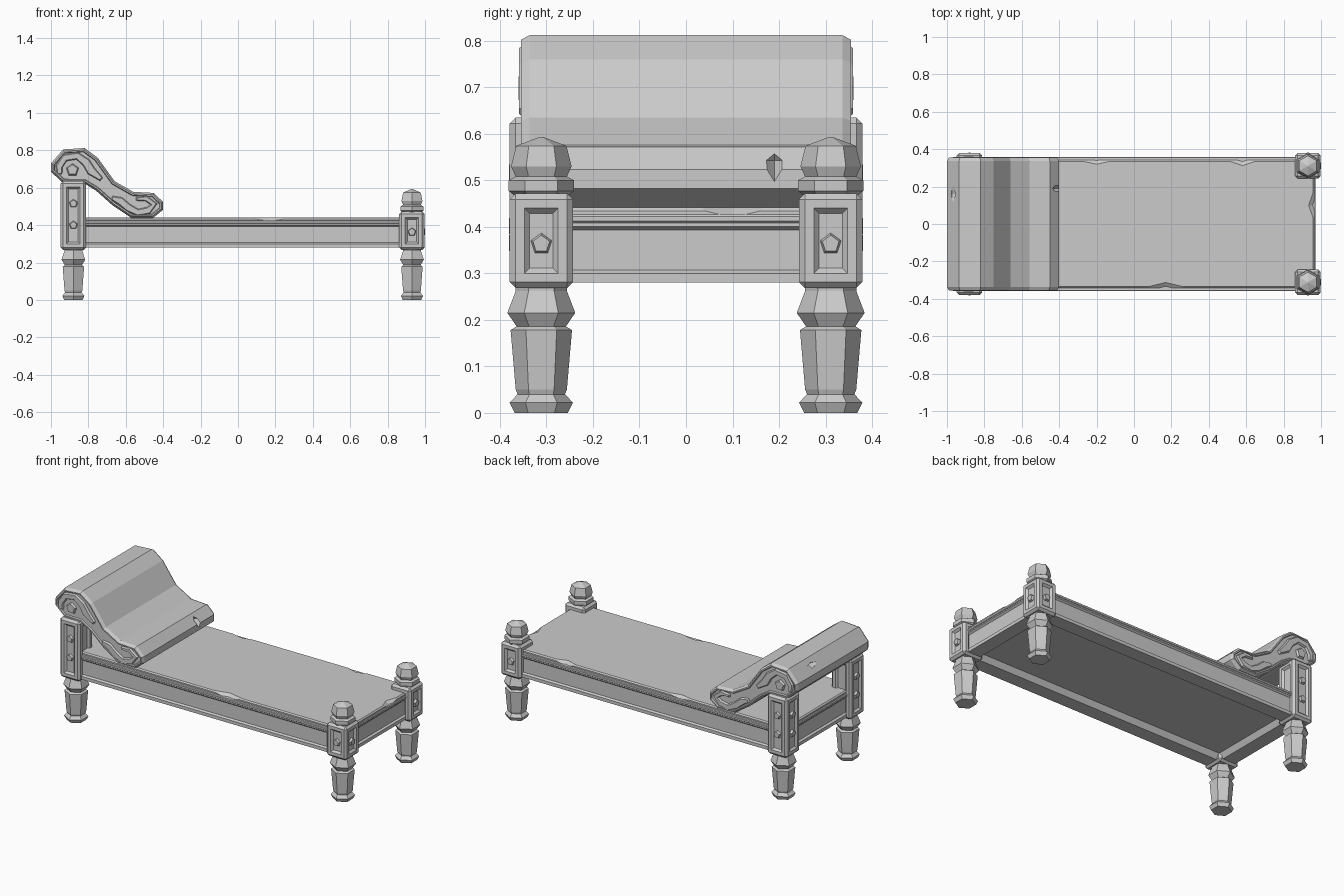
import bpy, bmesh, math
from mathutils import Matrix, Vector

if "Cube" in bpy.data.objects:
    bpy.data.objects.remove(bpy.data.objects["Cube"])


def finish(bm, name, mirror=False):
    bmesh.ops.recalc_face_normals(bm, faces=bm.faces[:])
    me = bpy.data.meshes.new(name)
    bm.to_mesh(me)
    bm.free()
    ob = bpy.data.objects.new(name, me)
    bpy.context.collection.objects.link(ob)
    if mirror:
        m = ob.modifiers.new("Mirror", 'MIRROR')
        m.use_axis = (False, True, False)
    return ob


def inset(bm, faces, thickness, depth):
    bmesh.ops.inset_individual(bm, faces=faces, thickness=thickness, depth=depth, use_even_offset=True)


def box(bm, lo, hi, bevel=0.0):
    lo, hi = Vector(lo), Vector(hi)
    mat = Matrix.Translation((lo + hi) / 2) @ Matrix.Diagonal((*(hi - lo), 1))
    bmesh.ops.create_cube(bm, size=1, matrix=mat)
    if bevel:
        bmesh.ops.bevel(bm, geom=bm.edges[:], offset=bevel, segments=1, affect='EDGES')


def lathe(name, x, y, profile, sides=6):
    bm = bmesh.new()
    rings = []
    for r, z in profile:
        rings.append([bm.verts.new((x + r * math.sin(2 * math.pi * i / sides),
                                    y + r * math.cos(2 * math.pi * i / sides), z)) for i in range(sides)])
    for a, b in zip(rings, rings[1:]):
        for i in range(sides):
            j = (i + 1) % sides
            bm.faces.new((a[i], a[j], b[j], b[i]))
    bm.faces.new(rings[0])
    bm.faces.new(rings[-1])
    return finish(bm, name, True)


def prism(bm, pts, y0, y1):
    a = [bm.verts.new((x, y0, z)) for x, z in pts]
    b = [bm.verts.new((x, y1, z)) for x, z in pts]
    n = len(pts)
    for i in range(n):
        bm.faces.new((a[i], a[(i + 1) % n], b[(i + 1) % n], b[i]))
    caps = [bm.faces.new(a), bm.faces.new(b)]
    bmesh.ops.recalc_face_normals(bm, faces=bm.faces[:])
    return caps


def stud(bm, pos, axis, r=0.027):
    # Five-sided tapered boss pointing along axis, one corner up
    rot = Vector(axis).to_track_quat('Z', 'Y').to_matrix().to_4x4()
    bmesh.ops.create_cone(bm, cap_ends=True, segments=5, radius1=r, radius2=r * 0.7, depth=0.022,
                          matrix=Matrix.Translation(pos) @ rot)


def post(name, x, z0, z1, stud_heights, out):
    # Chamfered block with a sunken panel on each side
    y, h = -0.311, 0.068
    bm = bmesh.new()
    box(bm, (x - h, y - h, z0), (x + h, y + h, z1), 0.013)
    bm.normal_update()
    sides = [f for f in bm.faces if max(abs(f.normal.x), abs(f.normal.y)) > 0.99]
    inset(bm, sides, 0.019, 0)
    inset(bm, sides, 0.011, -0.012)
    finish(bm, name, True)
    bm = bmesh.new()
    for z in stud_heights:
        stud(bm, (x, y - h + 0.010, z), (0, -1, 0))
        stud(bm, (x + out * (h - 0.010), y, z), (out, 0, 0))
    finish(bm, name + "_studs", True)


# Legs, posts and finials
LEG = [(0.057, 0), (0.068, 0.022), (0.051, 0.04), (0.055, 0.05), (0.066, 0.178), (0.053, 0.186),
       (0.073, 0.215), (0.055, 0.262), (0.055, 0.28)]
FINIAL = [(0.055, 0.465), (0.07, 0.477), (0.07, 0.5), (0.055, 0.508), (0.065, 0.53),
          (0.054, 0.574), (0.004, 0.593)]
HEAD_X, FOOT_X = -0.88, 0.93
lathe("head_legs", HEAD_X, -0.311, LEG)
lathe("foot_legs", FOOT_X, -0.311, LEG)
lathe("foot_finials", FOOT_X, -0.311, FINIAL)
post("head_posts", HEAD_X, 0.268, 0.635, (0.40, 0.515), -1)
post("foot_posts", FOOT_X, 0.268, 0.472, (0.363,), 1)

# Moulded rail frame, a profile of (inward distance, height) swept round a rectangle,
# with a broad flat underside stepping up to the recessed panel
X0, X1, Y = -0.92, 0.968, 0.358
RAIL = [(0, 0.28), (0, 0.3), (0.012, 0.307), (0.012, 0.393), (0.002, 0.401), (0.002, 0.415),
        (0.105, 0.415), (0.105, 0.315), (0.085, 0.28)]
bm = bmesh.new()
rings = [[bm.verts.new(c) for c in ((X0 + d, -Y + d, z), (X1 - d, -Y + d, z),
                                    (X1 - d, Y - d, z), (X0 + d, Y - d, z))] for d, z in RAIL]
for k in range(len(rings)):
    a, b = rings[k], rings[(k + 1) % len(rings)]
    for i in range(4):
        j = (i + 1) % 4
        bm.faces.new((a[i], a[j], b[j], b[i]))
finish(bm, "rail_frame")

# Underside panel
bm = bmesh.new()
box(bm, (X0 + 0.1, -Y + 0.1, 0.313), (X1 - 0.1, Y - 0.1, 0.41))
finish(bm, "underside_panel")

# Ledge and bed board
bm = bmesh.new()
box(bm, (X0 - 0.003, -Y - 0.001, 0.408), (X1 + 0.003, Y + 0.001, 0.426), 0.004)
finish(bm, "bed_ledge")
bm = bmesh.new()
box(bm, (X0 + 0.006, -Y + 0.016, 0.415), (X1 - 0.004, Y - 0.016, 0.441), 0.007)
board = finish(bm, "bed_board")

# Scrolled headrest with a raised rim on both ends
HEAD = [(-1, 0.73), (-0.935, 0.805), (-0.82, 0.812), (-0.75, 0.76), (-0.66, 0.635), (-0.56, 0.578),
        (-0.45, 0.572), (-0.4, 0.523), (-0.4, 0.482), (-0.455, 0.438), (-0.57, 0.438), (-0.67, 0.505),
        (-0.76, 0.585), (-0.82, 0.622), (-0.935, 0.625), (-1, 0.685)]
bm = bmesh.new()
caps = prism(bm, HEAD, -0.336, 0.336)
inset(bm, caps, 0.010, 0.019)
inset(bm, caps, 0.007, 0)
inset(bm, caps, 0.004, -0.008)
headrest = finish(bm, "headrest")


# Carved scroll ribbons and boss on the headrest ends
def ribbon(name, path):
    pts = [Vector((x, z)) for x, z, _ in path]
    left, right = [], []
    for i, p in enumerate(pts):
        t = (pts[min(i + 1, len(pts) - 1)] - pts[max(i - 1, 0)]).normalized()
        n = Vector((-t.y, t.x)) * path[i][2] * 0.58
        left.append(p + n)
        right.append(p - n)
    bm = bmesh.new()
    caps = prism(bm, left + right[::-1], -0.35, -0.34)
    inset(bm, [caps[0]], 0.005, 0.009)
    finish(bm, name, True)


ribbon("upper_scrolls", [(-0.955, 0.672, 0.025), (-0.955, 0.715, 0.032), (-0.925, 0.76, 0.034),
                         (-0.86, 0.77, 0.034), (-0.812, 0.735, 0.04), (-0.785, 0.69, 0.042),
                         (-0.73, 0.645, 0.02)])
ribbon("lower_scrolls", [(-0.675, 0.545, 0.02), (-0.63, 0.53, 0.036), (-0.585, 0.492, 0.036),
                         (-0.535, 0.468, 0.032), (-0.48, 0.478, 0.034), (-0.45, 0.512, 0.032),
                         (-0.49, 0.542, 0.026), (-0.545, 0.54, 0.016)])
bm = bmesh.new()
stud(bm, (-0.885, -0.349, 0.695), (0, -1, 0), 0.04)
finish(bm, "headrest_bosses", True)


# Worn chips cut from the edges
def chips(target, spots):
    bm = bmesh.new()
    for pos, size in spots:
        bmesh.ops.create_uvsphere(bm, u_segments=4, v_segments=2, radius=1,
                                  matrix=Matrix.Translation(pos) @ Matrix.Diagonal((*size, 1)))
    cutter = finish(bm, target.name + "_chip_cutter")
    cutter.hide_render = True
    cutter.display_type = 'WIRE'
    m = target.modifiers.new("Chips", 'BOOLEAN')
    m.operation, m.solver, m.object = 'DIFFERENCE', 'EXACT', cutter


chips(board, [((0.17, -0.343, 0.443), (0.14, 0.033, 0.024)), ((0.58, 0.343, 0.443), (0.1, 0.033, 0.024)),
              ((-0.2, 0.343, 0.443), (0.12, 0.026, 0.02)), ((0.966, 0.1, 0.443), (0.035, 0.1, 0.025))])
chips(headrest, [((-0.39, 0.19, 0.543), (0.06, 0.034, 0.055)), ((-0.972, 0.16, 0.772), (0.03, 0.06, 0.02))])
